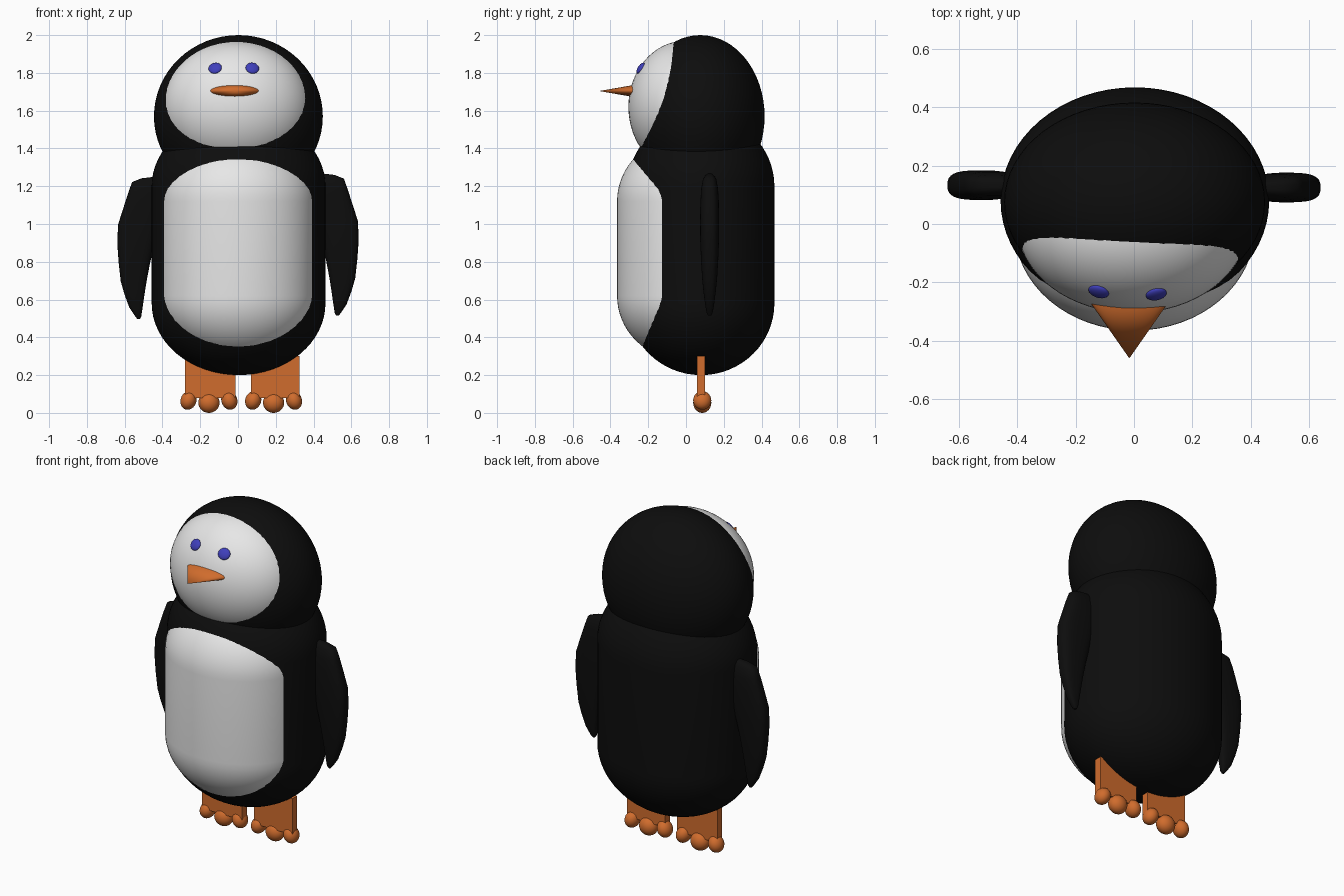
import bpy, bmesh, math
from mathutils import Vector, Matrix

if "Cube" in bpy.data.objects:
    bpy.data.objects.remove(bpy.data.objects["Cube"])


def material(name, rgb):
    m = bpy.data.materials.new(name)
    m.diffuse_color = (*rgb, 1)
    m.use_nodes = True
    m.node_tree.nodes["Principled BSDF"].inputs["Base Color"].default_value = m.diffuse_color
    return m


BLACK = material("black", (0.004, 0.004, 0.004))
WHITE = material("white", (0.8, 0.8, 0.8))
ORANGE = material("orange", (0.63, 0.15, 0.026))
BLUE = material("blue", (0.05, 0.05, 0.5))


def finish(bm, name, mat, angle=40):
    bmesh.ops.recalc_face_normals(bm, faces=bm.faces)
    me = bpy.data.meshes.new(name)
    bm.to_mesh(me)
    bm.free()
    me.materials.append(mat)
    ob = bpy.data.objects.new(name, me)
    bpy.context.collection.objects.link(ob)
    bpy.ops.object.select_all(action='DESELECT')
    ob.select_set(True)
    bpy.context.view_layer.objects.active = ob
    bpy.ops.object.shade_smooth_by_angle(angle=math.radians(angle))
    return ob


def ellipsoid(name, mat, centre, radii, rot=Matrix.Identity(4), seg=64):
    bm = bmesh.new()
    bmesh.ops.create_uvsphere(bm, u_segments=seg, v_segments=seg // 2, radius=1)
    bm.transform(Matrix.Translation(centre) @ rot @ Matrix.Diagonal((*radii, 1)))
    return finish(bm, name, mat)


def loft(name, mat, rings, seg=64, power=1.0, angle=40):
    """Skin elliptical rings given as (z, cx, cy, rx, ry)."""
    bm = bmesh.new()
    loops = []
    for z, cx, cy, rx, ry in rings:
        loop = []
        for i in range(seg):
            a = 2 * math.pi * i / seg
            c, s = math.cos(a), math.sin(a)
            loop.append(bm.verts.new((cx + rx * math.copysign(abs(c) ** power, c),
                                      cy + ry * math.copysign(abs(s) ** power, s), z)))
        loops.append(loop)
    for a, b in zip(loops, loops[1:]):
        for i in range(seg):
            j = (i + 1) % seg
            bm.faces.new((a[i], a[j], b[j], b[i]))
    bm.faces.new(loops[0])
    bm.faces.new(loops[-1])
    return finish(bm, name, mat, angle)


def capsule(name, mat, cx, cy, rx, ry, z0, z1, cap):
    """Straight oval tube from z0 to z1 with a dome at each end."""
    n = 16
    arc = [math.pi / 2 * (i + 0.15) / (n + 0.15) for i in range(n + 1)]
    rings = [(z0 - cap * math.cos(t), cx, cy, rx * math.sin(t), ry * math.sin(t)) for t in arc]
    rings += [(z1 + cap * math.cos(t), cx, cy, rx * math.sin(t), ry * math.sin(t))
              for t in reversed(arc)]
    return loft(name, mat, rings)


# torso and white belly
capsule("body", BLACK, 0.003, 0.08, 0.46, 0.388, 0.58, 1.2, 0.38)
capsule("belly", WHITE, 0.002, -0.015, 0.412, 0.35, 0.62, 1.12, 0.34)

# head and white face
ellipsoid("head", BLACK, (0.002, 0.075, 1.57), (0.447, 0.341, 0.43))
face_c, face_r = Vector((-0.005, -0.005, 1.62)), Vector((0.394, 0.3, 0.35))
ellipsoid("face", WHITE, face_c, face_r)

# eyes: flattened beads lying on the face surface
for side, x in (("left", -0.121), ("right", 0.076)):
    d = Vector((x, 0, 1.825)) - face_c
    d.y = -face_r.y * math.sqrt(1 - (d.x / face_r.x) ** 2 - (d.z / face_r.z) ** 2)
    normal = Vector([d[i] / face_r[i] ** 2 for i in range(3)])
    turn = normal.to_track_quat('-Y', 'Z').to_matrix().to_4x4()
    ellipsoid("eye_" + side, BLUE, face_c + d, (0.036, 0.014, 0.033), turn, 24)

# beak: flattened cone pointing forward
bm = bmesh.new()
bmesh.ops.create_cone(bm, cap_ends=True, segments=48, radius1=1, radius2=0, depth=1)
bm.transform(Matrix.Translation((-0.016, -0.365, 1.704))
             @ Matrix.Rotation(math.pi / 2, 4, 'X')
             @ Matrix.Diagonal((0.133, 0.033, 0.19, 1)))
finish(bm, "beak", ORANGE)

# flippers: (z, inner x, outer x, half thickness), from the tip up
flipper = [(0.5, 0.519, 0.533, 0.008), (0.515, 0.512, 0.545, 0.016),
           (0.56, 0.505, 0.575, 0.024), (0.63, 0.495, 0.601, 0.033),
           (0.7, 0.484, 0.621, 0.04), (0.8, 0.465, 0.632, 0.046),
           (0.9, 0.44, 0.639, 0.05), (1.0, 0.41, 0.635, 0.051),
           (1.1, 0.40, 0.603, 0.049), (1.17, 0.40, 0.58, 0.045),
           (1.225, 0.40, 0.561, 0.035), (1.245, 0.40, 0.51, 0.02),
           (1.252, 0.40, 0.45, 0.01)]
for side, s, dz, cy in (("left", -1, -0.003, 0.133), ("right", 1, 0.015, 0.125)):
    loft("flipper_" + side, BLACK,
         [(z + dz, s * (a + b) / 2, cy, (b - a) / 2, t) for z, a, b, t in flipper],
         seg=32, power=0.7, angle=50)

# legs: flat plates, each with three rounded toes
for side, x0, x1 in (("left", -0.28, -0.012), ("right", 0.068, 0.325)):
    bm = bmesh.new()
    bmesh.ops.create_cube(bm, size=1)
    bm.transform(Matrix.Translation(((x0 + x1) / 2, 0.079, 0.19))
                 @ Matrix.Diagonal((x1 - x0, 0.044, 0.22, 1)))
    finish(bm, "leg_" + side, ORANGE)
    mid = (x0 + x1) / 2 - 0.008
    for k in (-1, 0, 1):
        tilt = Matrix.Rotation(math.radians(-20 * k), 4, 'Y')
        ellipsoid(f"toe_{side}_{k + 2}", ORANGE,
                  (mid + k * 0.108, 0.086, 0.066 if k else 0.054),
                  (0.042, 0.048, 0.05) if k else (0.056, 0.048, 0.054), tilt, 32)
